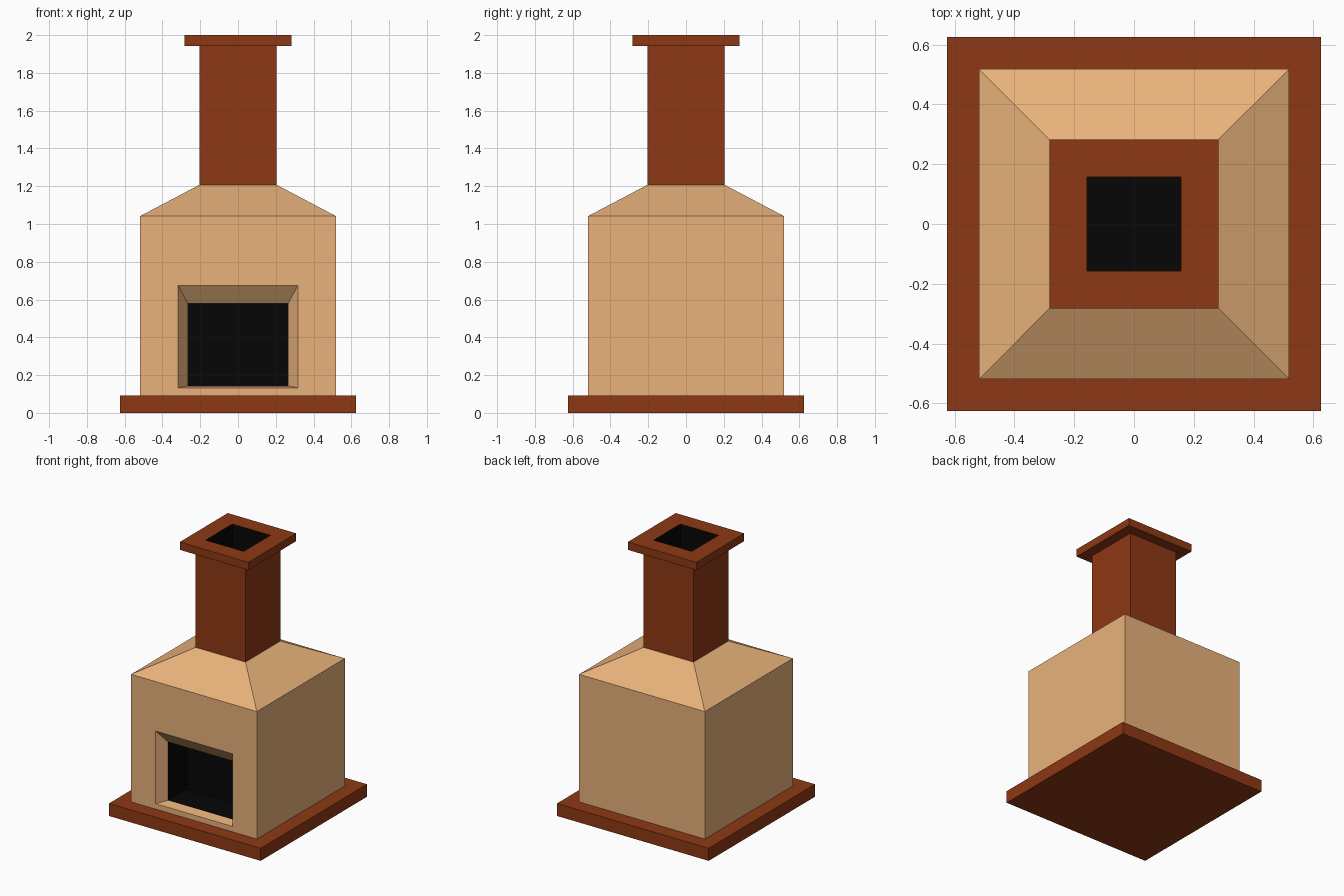
import bpy, bmesh
from mathutils import Matrix, Vector

if "Cube" in bpy.data.objects:
    bpy.data.objects.remove(bpy.data.objects["Cube"])


def material(name, srgb):
    m = bpy.data.materials.new(name)
    m.diffuse_color = [(c / 255) ** 2.2 for c in srgb] + [1]
    m.use_nodes = True
    m.node_tree.nodes["Principled BSDF"].inputs["Base Color"].default_value = m.diffuse_color
    return m


BRICK = material("brick", (140, 59, 27))
PLASTER = material("plaster", (232, 177, 122))
SOOT = material("soot", (14, 14, 14))


def level(half, z):
    """Horizontal square ring."""
    return [(sx * half, sy * half, z) for sx, sy in ((-1, -1), (1, -1), (1, 1), (-1, 1))]


def upright(half, z0, z1, y):
    """Vertical rectangular ring facing the front."""
    return [(-half, y, z0), (half, y, z0), (half, y, z1), (-half, y, z1)]


def loft(name, rings, mats, soot_from=99, cap_start=True, cap_end=True, edit=None):
    """Bridge rings with quads; bands from soot_from on use the second material."""
    bm = bmesh.new()
    loops = [[bm.verts.new(p) for p in r] for r in rings]
    for i, (a, b) in enumerate(zip(loops, loops[1:])):
        for k in range(4):
            n = (k + 1) % 4
            bm.faces.new((a[k], a[n], b[n], b[k])).material_index = int(i >= soot_from)
    if cap_start:
        bm.faces.new(loops[0][::-1])
    if cap_end:
        bm.faces.new(loops[-1]).material_index = int(soot_from < 99)
    if edit:
        edit(bm)
    bmesh.ops.recalc_face_normals(bm, faces=bm.faces)
    me = bpy.data.meshes.new(name)
    bm.to_mesh(me)
    bm.free()
    for m in mats:
        me.materials.append(m)
    ob = bpy.data.objects.new(name, me)
    bpy.context.collection.objects.link(ob)
    return ob


BASE_Z, BODY_Z, ROOF_Z, CAP_Z = 0.093, 1.042, 1.207, 1.942
BODY, STACK, CAP, FLUE = 0.518, 0.205, 0.282, 0.157


def taper_top(bm):
    """Extrude the body top into the sloping shoulders."""
    top = max(bm.faces, key=lambda f: f.calc_center_median().z)
    face = bmesh.ops.extrude_discrete_faces(bm, faces=[top])["faces"][0]
    s = STACK / BODY
    bmesh.ops.scale(bm, vec=(s, s, 1), verts=face.verts)
    bmesh.ops.translate(bm, vec=Vector((0, 0, ROOF_Z - BODY_Z)), verts=face.verts)


# Hearth slab
loft("hearth_slab", [level(0.625, 0), level(0.625, BASE_Z)], [BRICK])

# Body with splayed firebox opening and tapered shoulders
loft("firebox_body", [
    upright(BODY, BASE_Z, BODY_Z, BODY),
    upright(BODY, BASE_Z, BODY_Z, -BODY),
    upright(0.317, 0.133, 0.674, -BODY),
    upright(0.265, 0.143, 0.578, -0.444),
    upright(0.265, 0.143, 0.578, -0.23),
], [PLASTER, SOOT], soot_from=3, edit=taper_top)

# Chimney stack
loft("chimney_stack", [level(STACK, ROOF_Z), level(STACK, CAP_Z)], [BRICK],
     cap_start=False, cap_end=False)

# Chimney cap with sooty flue
loft("chimney_cap", [
    level(STACK, CAP_Z), level(CAP, CAP_Z), level(CAP, 2),
    level(FLUE, 2), level(FLUE, 1.6),
], [BRICK, SOOT], soot_from=3, cap_start=False)
